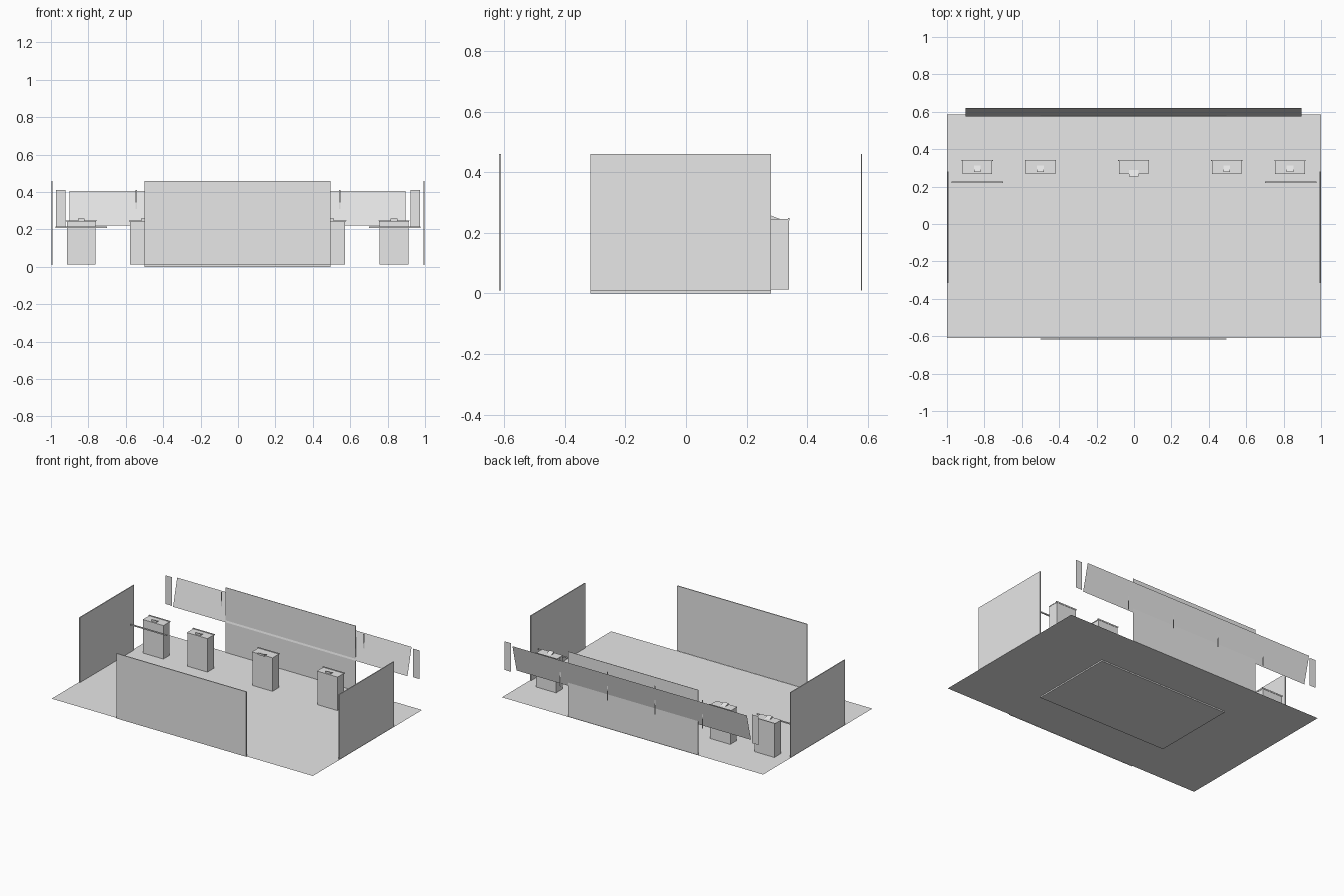
import bpy, bmesh

if "Cube" in bpy.data.objects:
    bpy.data.objects.remove(bpy.data.objects["Cube"])

grey = bpy.data.materials.new("light_grey")
grey.diffuse_color = (0.8, 0.8, 0.8, 1)
grey.use_nodes = True
grey.node_tree.nodes["Principled BSDF"].inputs["Base Color"].default_value = grey.diffuse_color


def finish(name, bm):
    bmesh.ops.recalc_face_normals(bm, faces=bm.faces)
    mesh = bpy.data.meshes.new(name)
    bm.to_mesh(mesh)
    bm.free()
    mesh.materials.append(grey)
    obj = bpy.data.objects.new(name, mesh)
    bpy.context.collection.objects.link(obj)
    return obj


def box(name, x, y, z):
    """Box from (min, max) ranges."""
    bm = bmesh.new()
    bmesh.ops.create_cube(bm, size=1)
    for v in bm.verts:
        v.co = [r[0] if c < 0 else r[1] for c, r in zip(v.co, (x, y, z))]
    return finish(name, bm)


def sheet(name, pts):
    bm = bmesh.new()
    bm.faces.new([bm.verts.new(p) for p in pts])
    return finish(name, bm)


def upright(name, x0, x1, y0, y1, z0, z1):
    """Thin panel from a bottom edge at y0 to a top edge at y1."""
    return sheet(name, [(x0, y0, z0), (x1, y0, z0), (x1, y1, z1), (x0, y1, z1)])


def wedge(name, cx, half, y0, y1, z0, z1):
    """Small prism, high at y0 and sloping down to y1."""
    bm = bmesh.new()
    ends = []
    for x in (cx - half, cx + half):
        ends.append([bm.verts.new((x, y, z)) for y, z in ((y0, z0), (y1, z0), (y0, z1))])
    a, b = ends
    bm.faces.new(a)
    bm.faces.new(b[::-1])
    for i in range(3):
        j = (i + 1) % 3
        bm.faces.new((a[i], a[j], b[j], b[i]))
    return finish(name, bm)


# Floor and the slab beneath it
sheet("floor", [(-1, -0.61, 0.01), (1, -0.61, 0.01), (1, 0.585, 0.01), (-1, 0.585, 0.01)])
box("base_slab", (-0.5, 0.495), (-0.315, 0.28), (0, 0.009))

# Walls
box("front_wall", (-0.5, 0.495), (-0.617, -0.611), (0.01, 0.46))
box("back_wall", (-0.5, 0.495), (0.578, 0.581), (0.01, 0.46))
for side, s in (("left", -1), ("right", 1)):
    box(side + "_wall", sorted((s * 0.991, s * 0.997)), (-0.315, 0.28), (0.01, 0.46))
    # Rail and end panel on each side
    box(side + "_rail", sorted((s * 0.7, s * 0.977)), (0.219, 0.226), (0.207, 0.215))
    upright(side + "_end_panel", s * 0.922, s * 0.972, 0.597, 0.597, 0.212, 0.41)

# Leaning banner with upright strips through it
upright("leaning_banner", -0.9, 0.895, 0.575, 0.62, 0.22, 0.405)
for i, x in enumerate((-0.545, -0.182, 0.182, 0.545)):
    upright(f"banner_strip_{i}", x - 0.004, x + 0.004, 0.597, 0.597, 0.212, 0.41)

# Row of pedestals, each with a top, a rear lip and a small sloped stand
for i, x in enumerate((-0.838, -0.5, -0.002, 0.496, 0.834)):
    box(f"pedestal_{i}", (x - 0.077, x + 0.077), (0.27, 0.34), (0.012, 0.24))
    box(f"pedestal_top_{i}", (x - 0.079, x + 0.079), (0.268, 0.342), (0.24, 0.245))
    box(f"pedestal_lip_{i}", (x - 0.083, x + 0.083), (0.336, 0.342), (0.244, 0.249))
    if i == 2:
        wedge("centre_stand", x, 0.025, 0.253, 0.29, 0.245, 0.258)
    else:
        wedge(f"stand_{i}", x, 0.018, 0.277, 0.312, 0.245, 0.258)
